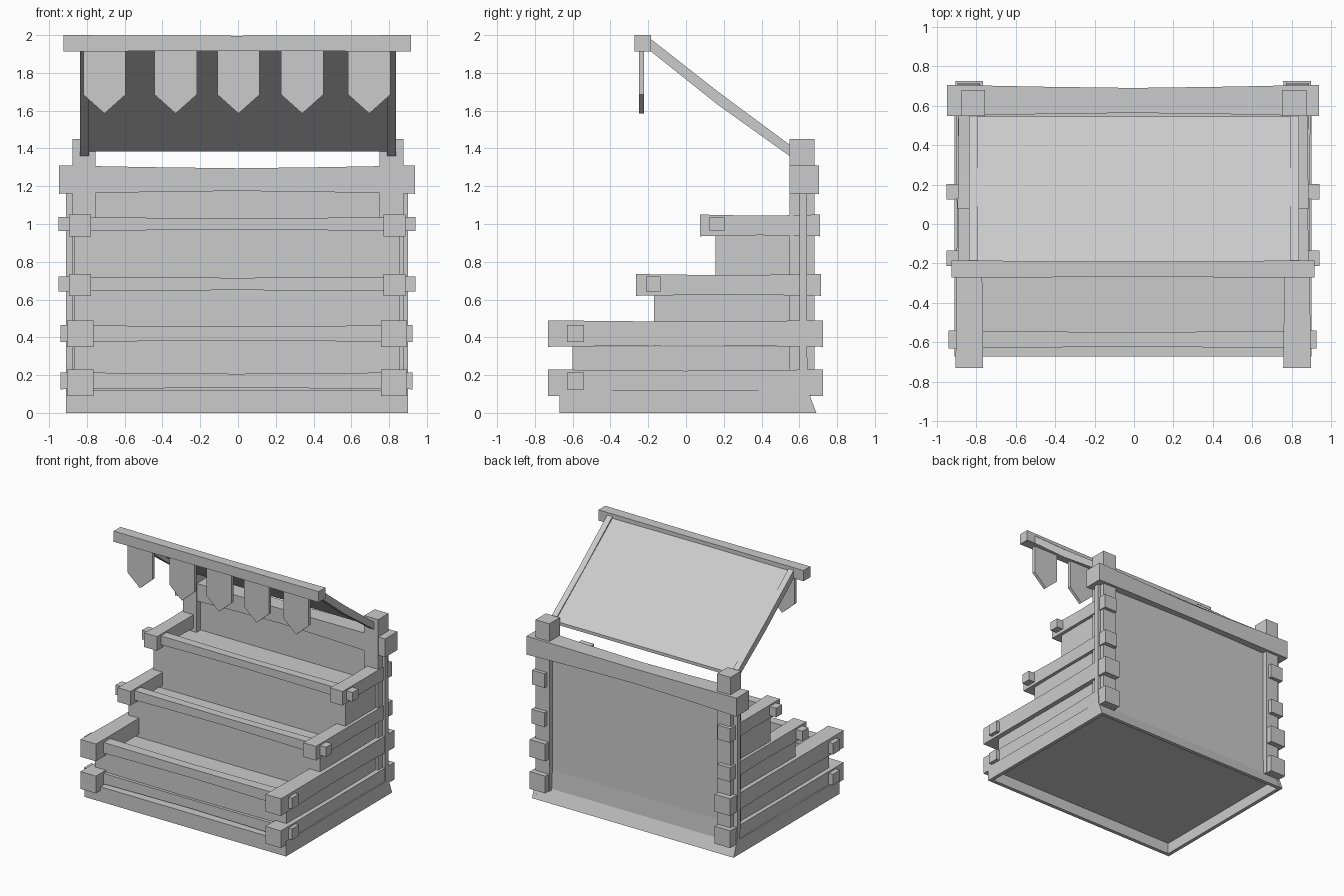
import bpy, bmesh
from mathutils import Vector

if "Cube" in bpy.data.objects:
    bpy.data.objects.remove(bpy.data.objects["Cube"])


def finish(name, bm):
    bmesh.ops.recalc_face_normals(bm, faces=bm.faces)
    me = bpy.data.meshes.new(name)
    bm.to_mesh(me)
    bm.free()
    ob = bpy.data.objects.new(name, me)
    bpy.context.collection.objects.link(ob)
    return ob


def beam(name, x, y, z, axis=None, pinch=0.9, n=4):
    """Box from ranges; with an axis it is cut in n and pinched in the middle."""
    bm = bmesh.new()
    lo, hi = Vector((x[0], y[0], z[0])), Vector((x[1], y[1], z[1]))
    bmesh.ops.create_cube(bm, size=1)
    for v in bm.verts:
        v.co = Vector([(lo[i] + hi[i]) / 2 + v.co[i] * (hi[i] - lo[i]) for i in range(3)])
    if axis is not None:
        mid, size = (lo + hi) / 2, hi - lo
        edges = [e for e in bm.edges
                 if abs(e.verts[0].co[axis] - e.verts[1].co[axis]) > size[axis] * 0.9]
        bmesh.ops.subdivide_edges(bm, edges=edges, cuts=n - 1, use_grid_fill=True)
        for v in bm.verts:
            t = abs(v.co[axis] - mid[axis]) / (size[axis] / 2)
            s = pinch + (1 - pinch) * min(1, t * t * 1.6)
            for i in range(3):
                if i != axis:
                    v.co[i] = mid[i] + (v.co[i] - mid[i]) * s
    return finish(name, bm)


def prism(name, pts, axis, a, b):
    """Profile extruded along x (axis 0, points y,z) or y (axis 1, points x,z)."""
    bm = bmesh.new()
    place = (lambda p: (a, p[0], p[1])) if axis == 0 else (lambda p: (p[0], a, p[1]))
    f = bm.faces.new([bm.verts.new(place(p)) for p in pts])
    r = bmesh.ops.extrude_face_region(bm, geom=[f])
    for v in r["geom"]:
        if isinstance(v, bmesh.types.BMVert):
            v.co[axis] = b
    return finish(name, bm)


# Base skirt and bottom
beam("skirt_front", (-0.91, 0.90), (-0.67, -0.64), (0, 0.12))
for s, x in (("left", (-0.91, -0.88)), ("right", (0.87, 0.90))):
    prism("skirt_" + s, [(-0.67, 0), (0.69, 0), (0.645, 0.12), (-0.67, 0.12)], 0, *x)
beam("bottom", (-0.89, 0.88), (-0.65, 0.64), (0.09, 0.12))

# Backboard with flared foot
prism("backboard", [(0.60, 1.2), (0.64, 1.2), (0.642, 0.25), (0.65, 0.10), (0.69, 0),
                    (0.66, 0), (0.61, 0.10), (0.60, 0.25)], 0, -0.91, 0.90)

# Side rails: outer x, inner x, y range, z range
rails = [(0.90, 0.76, (-0.73, 0.725), (0.09, 0.23)),
         (0.90, 0.76, (-0.73, 0.725), (0.35, 0.49)),
         (0.89, 0.775, (-0.265, 0.715), (0.62, 0.735)),
         (0.89, 0.775, (0.075, 0.71), (0.935, 1.05))]
# Front rails running through the side rails: x range, y range, z range
bars = [((-0.94, 0.925), (-0.63, -0.54), (0.125, 0.215)),
        ((-0.94, 0.925), (-0.63, -0.54), (0.375, 0.465)),
        ((-0.95, 0.94), (-0.213, -0.135), (0.643, 0.722)),
        ((-0.95, 0.94), (0.125, 0.203), (0.963, 1.037))]
for i, (o, n, y, z) in enumerate(rails):
    beam(f"side_rail_left_{i}", (-o - 0.004, -n - 0.004), y, z, 1, 0.9)
    beam(f"side_rail_right_{i}", (n - 0.004, o - 0.004), y, z, 1, 0.9)
    beam(f"front_rail_{i}", *bars[i], 0, 0.82)

# Stepped tier panels and shelves: front y, bottom z, top z, side top, shelf z
tiers = [(-0.60, 0.10, 0.44, 0.352, 0.33), (-0.17, 0.33, 0.70, 0.68, 0.60),
         (0.155, 0.60, 1.01, 1.0, 0.91)]
for i, (y, z0, z1, zs, shelf) in enumerate(tiers):
    beam(f"tier_front_{i}", (-0.865, 0.855), (y, y + 0.03), (z0, z1))
    bottom = (0.10, 0.40, 0.66)[i]
    beam(f"tier_side_left_{i}", (-0.865, -0.83), (y, 0.60), (bottom, zs))
    beam(f"tier_side_right_{i}", (0.82, 0.855), (y, 0.60), (bottom, zs))
    beam(f"shelf_{i}", (-0.85, 0.84), (y + 0.01, 0.61), (shelf - 0.02, shelf))

# Rear posts and top beam
beam("rear_post_left", (-0.875, -0.755), (0.547, 0.68), (0.09, 1.45))
beam("rear_post_right", (0.75, 0.875), (0.547, 0.68), (0.09, 1.45))
beam("rear_top_beam", (-0.947, 0.937), (0.547, 0.705), (1.16, 1.31), 0, 0.8)

# Sloped awning: arms, cloth, front beam, pennants
arm = [(-0.20, 1.99), (-0.20, 1.925), (0.17, 1.63), (0.548, 1.36), (0.548, 1.42), (0.17, 1.70)]
prism("awning_arm_left", arm, 0, -0.837, -0.79)
prism("awning_arm_right", arm, 0, 0.79, 0.837)
prism("awning_cloth", [(-0.20, 1.975), (-0.20, 1.95), (0.545, 1.385), (0.545, 1.41)],
      0, -0.80, 0.80)
beam("awning_front_beam", (-0.925, 0.915), (-0.272, -0.185), (1.913, 2.0), 0, 0.92)
for i, x in enumerate((-0.707, -0.33, 0.003, 0.34, 0.695)):
    w = 0.112
    prism(f"pennant_{i}", [(x - w, 1.94), (x - w, 1.685), (x, 1.585), (x + w, 1.685),
                           (x + w, 1.94)], 1, -0.248, -0.222)
